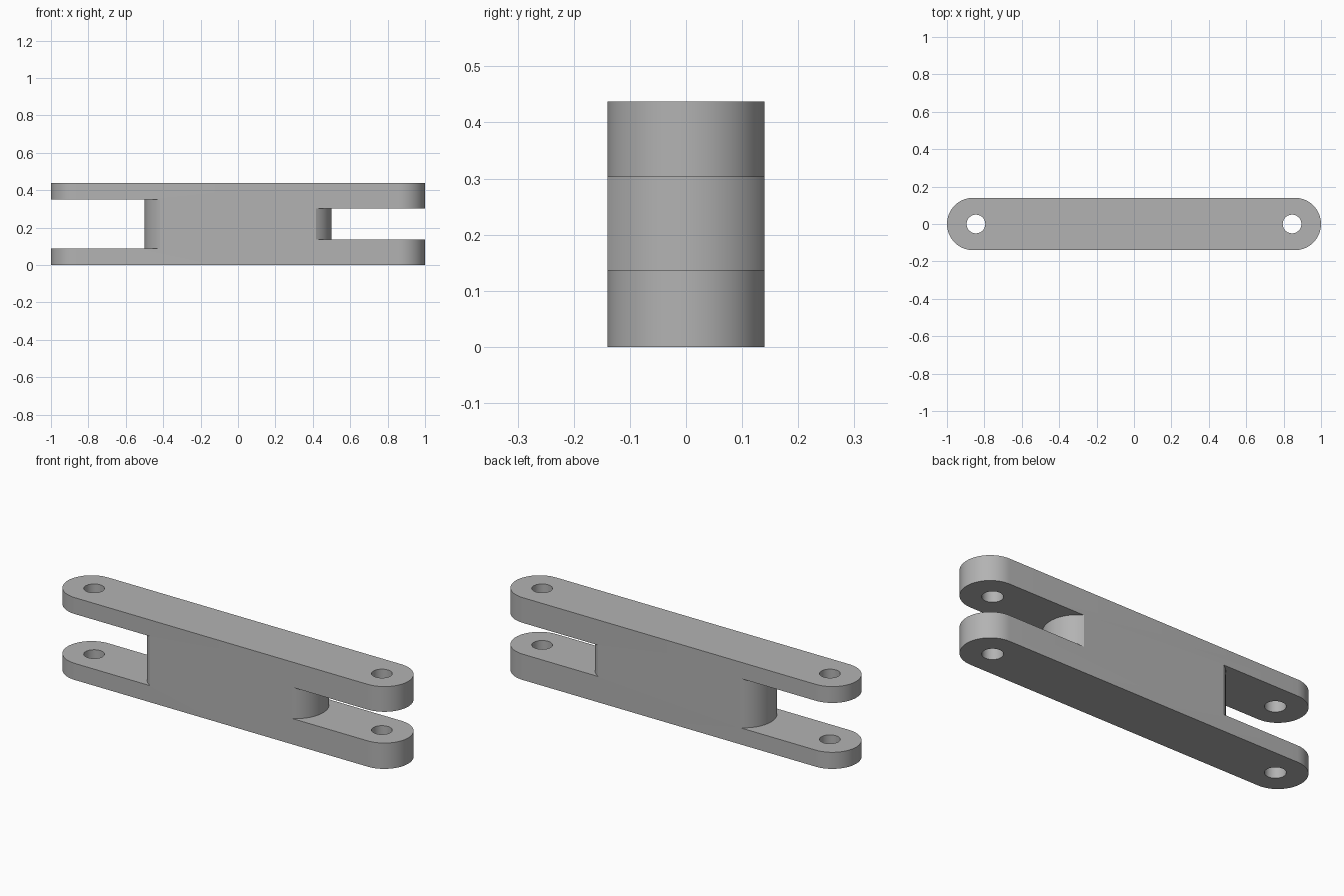
import bpy, bmesh
from math import asin, cos, sin, pi, radians

default = bpy.data.objects.get("Cube")
if default:
    bpy.data.objects.remove(default, do_unlink=True)

HALF_WIDTH = 0.14
HEIGHT = 0.437
PIN_X, PIN_R = 0.845, 0.05
WEB_R, WEB_END = 0.16, 0.5

grey = bpy.data.materials.new("plain grey")
grey.use_nodes = True
colour = (0.45, 0.45, 0.45, 1)
grey.diffuse_color = colour
grey.node_tree.nodes["Principled BSDF"].inputs["Base Color"].default_value = colour


def arc(cx, r, start, end, steps):
    angles = [start + (end - start) * i / steps for i in range(steps + 1)]
    return [(cx + r * cos(a), r * sin(a)) for a in angles]


def prism(name, outline, z0, z1):
    """Extrude a flat outline from z0 to z1."""
    bm = bmesh.new()
    face = bm.faces.new([bm.verts.new((x, y, z0)) for x, y in outline])
    top = bmesh.ops.extrude_face_region(bm, geom=[face])["geom"]
    moved = [v for v in top if isinstance(v, bmesh.types.BMVert)]
    bmesh.ops.translate(bm, vec=(0, 0, z1 - z0), verts=moved)
    bmesh.ops.recalc_face_normals(bm, faces=bm.faces)
    mesh = bpy.data.meshes.new(name)
    bm.to_mesh(mesh)
    bm.free()
    mesh.materials.append(grey)
    obj = bpy.data.objects.new(name, mesh)
    bpy.context.collection.objects.link(obj)
    return obj


def slot_outline(side):
    """Open-ended slot whose inner wall bulges outward with the web."""
    edge = HALF_WIDTH + 0.01
    reach = asin(HALF_WIDTH / WEB_R)
    wall = arc(WEB_END - WEB_R, WEB_R, -reach, reach, 32)
    points = [(wall[0][0], -edge)] + wall + [(wall[-1][0], edge), (1.1, edge), (1.1, -edge)]
    return [(side * x, y) for x, y in points]


# Bar with rounded ends
end_x = 1 - HALF_WIDTH
link = prism("link_bar", arc(end_x, HALF_WIDTH, -pi / 2, pi / 2, 32)
             + arc(-end_x, HALF_WIDTH, pi / 2, 3 * pi / 2, 32), 0, HEIGHT)

# Wide slot at one end, narrow slot at the other, and a pin hole through each fork
cutters = []
for name, side, low, high in (("wide", -1, 0.088, 0.35), ("narrow", 1, 0.137, 0.303)):
    cutters.append(prism(name + "_slot_cutter", slot_outline(side), low, high))
    hole = arc(side * PIN_X, PIN_R, 0, 2 * pi, 40)[:-1]
    cutters.append(prism(name + "_pin_cutter", hole, -0.1, HEIGHT + 0.1))

bpy.ops.object.select_all(action="DESELECT")
bpy.context.view_layer.objects.active = link
link.select_set(True)
for cutter in cutters:
    cutter.hide_render = True
    cut = link.modifiers.new(cutter.name, "BOOLEAN")
    cut.operation, cut.solver, cut.object = "DIFFERENCE", "EXACT", cutter
    bpy.ops.object.modifier_apply(modifier=cut.name)
    bpy.data.objects.remove(cutter, do_unlink=True)

bpy.ops.object.shade_smooth_by_angle(angle=radians(25))
